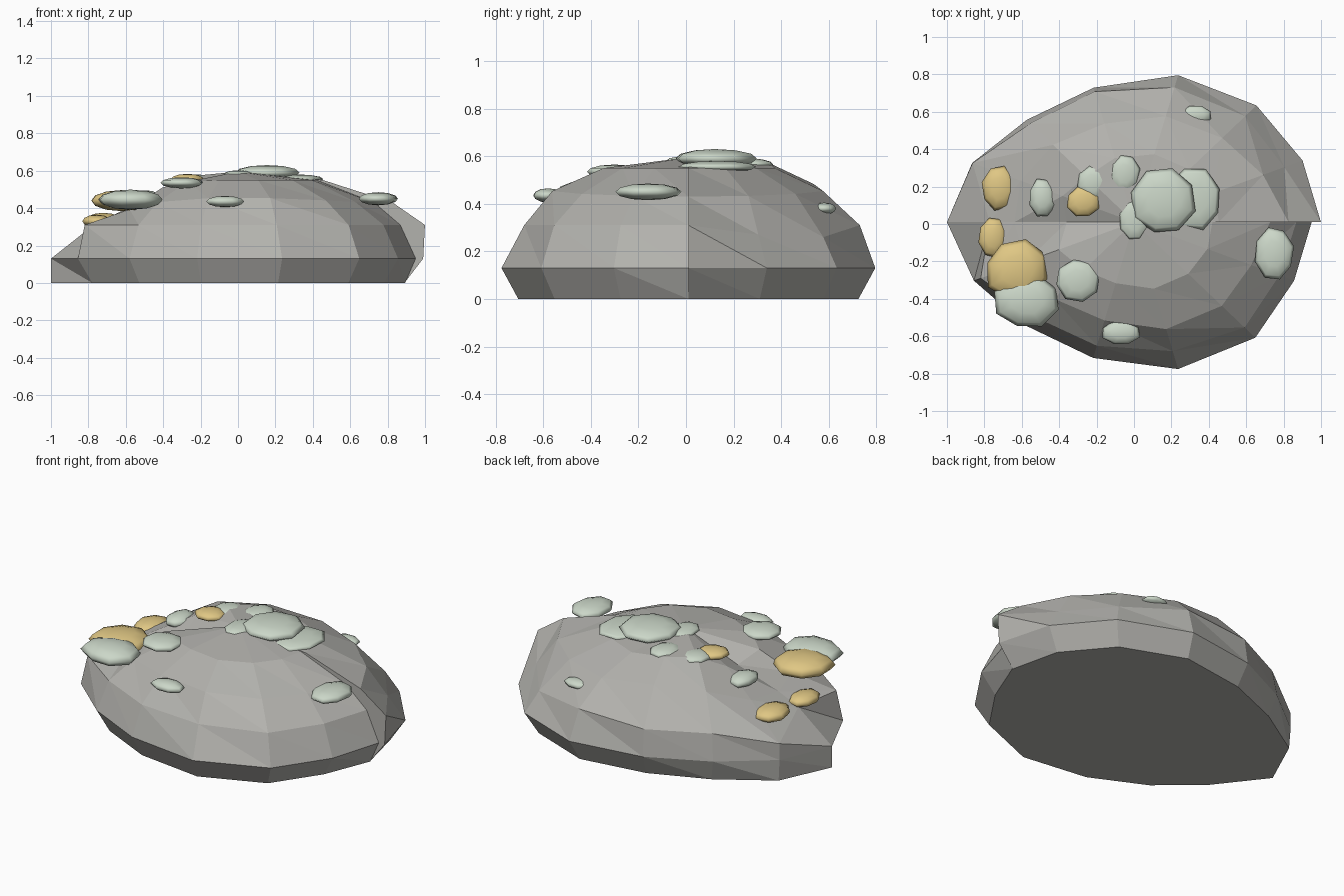
import bpy, bmesh, math, random

random.seed(4)
cube = bpy.data.objects.get("Cube")
if cube:
    bpy.data.objects.remove(cube, do_unlink=True)


def material(name, colour):
    mat = bpy.data.materials.new(name)
    mat.use_nodes = True
    mat.diffuse_color = (*colour, 1)
    mat.node_tree.nodes["Principled BSDF"].inputs["Base Color"].default_value = (*colour, 1)
    return mat


stone = material("grey stone", (0.45, 0.445, 0.42))
pale = material("pale green lichen", (0.6, 0.68, 0.58))
gold = material("golden lichen", (0.74, 0.57, 0.23))


def make_object(name, bm, mat):
    bmesh.ops.recalc_face_normals(bm, faces=bm.faces)
    mesh = bpy.data.meshes.new(name)
    bm.to_mesh(mesh)
    bm.free()
    mesh.materials.append(mat)
    obj = bpy.data.objects.new(name, mesh)
    bpy.context.collection.objects.link(obj)
    return obj


# Boulder: stacked faceted rings, with a split where first and last columns meet
SIDES = 14
outline = [1, 1, 1.05, 1.06, .97, .92, .96, 1, .95, .93, .98, 1.06, 1.04, .95, .95]
# Each ring: height, general scale, jitter, scale by column, height shift by column
rings = [
    (0.0, 0.91, 0.0, {0: .89, 5: .94, 6: .99, 7: 1.0, 14: .94}, {}),
    (0.13, 1.0, 0.0, {0: .99}, {}),
    (0.31, 0.91, 0.01, {0: 1.0, 1: .9, 2: .9, 3: .91, 4: .97, 5: .97, 6: .99,
                        7: .77, 8: .95, 11: .88, 14: .92},
     {1: -.04, 2: -.05, 4: -.02, 5: -.02, 6: -.08}),
    (0.46, 0.73, 0.01, {0: .83, 1: .76, 5: .76, 6: .7, 7: .64, 8: .68, 14: .77},
     {4: .03, 5: .04}),
    (0.55, 0.46, 0.02, {7: .37}, {4: .02, 5: .03}),
]


def ring_point(column, ring):
    height, scale, jitter, scales, shifts = ring
    angle = math.tau * column / SIDES
    reach = outline[column] * (scales.get(column, scale) + random.uniform(-jitter, jitter))
    # The upper rings dip toward the right side
    if height > 0.4:
        height -= 0.06 * max(0, -math.cos(angle)) ** 4
        if height < 0.5:
            height -= 0.03 * abs(math.cos(angle))
    height += shifts.get(column, 0)
    return (reach * math.cos(angle), 0.76 * reach * math.sin(angle) + 0.01, height)


bm = bmesh.new()
grid = [[bm.verts.new(ring_point(c, r)) for c in range(SIDES + 1)] for r in rings]
peak = bm.verts.new((0, 0.01, 0.595))
for low, high in zip(grid, grid[1:]):
    for c in range(SIDES):
        a, b, d, e = low[c], low[c + 1], high[c + 1], high[c]
        bm.faces.new((a, b, e))
        bm.faces.new((b, d, e))
    bm.faces.new((low[-1], low[0], high[0], high[-1]))
top = grid[-1]
for c in range(SIDES + 1):
    bm.faces.new((top[c], top[(c + 1) % (SIDES + 1)], peak))
bm.faces.new(grid[0])
make_object("boulder", bm, stone)


# Lichen: flattened, slightly irregular eight-sided pads
def lichen(name, mat, x, y, z, rx, ry, h):
    bm = bmesh.new()
    bmesh.ops.create_uvsphere(bm, u_segments=8, v_segments=6, radius=1)
    wobble = [random.uniform(1.0, 1.1) for _ in range(8)]
    turn = random.uniform(0.2, 0.6)
    for v in bm.verts:
        angle = math.atan2(v.co.y, v.co.x)
        reach = math.hypot(v.co.x, v.co.y) * wobble[round(angle / math.tau * 8) % 8]
        v.co = (x + rx * reach * math.cos(angle + turn),
                y + ry * reach * math.sin(angle + turn), z + v.co.z * h)
    obj = make_object(name, bm, mat)
    for face in obj.data.polygons:
        face.use_smooth = True


pale_pads = [
    (.155, .12, .59, .165, .17, .04), (.32, .13, .555, .14, .165, .025),
    (-.05, .27, .565, .078, .1, .025), (-.22, .22, .555, .085, .09, .025),
    (-.49, .14, .46, .07, .1, .035), (-.3, -.3, .535, .115, .11, .03),
    (-.07, -.58, .435, .1, .065, .03), (.75, -.16, .45, .1, .135, .035),
    (.33, .58, .38, .08, .05, .025), (-.575, -.41, .445, .165, .14, .054),
    (0, .02, .58, .075, .11, .022),
]
gold_pads = [
    (-.625, -.25, .44, .165, .16, .056), (-.72, .19, .335, .09, .115, .04),
    (-.755, -.07, .33, .075, .105, .035), (-.27, .12, .555, .088, .08, .028),
]
for i, pad in enumerate(pale_pads, 1):
    lichen(f"pale_lichen_{i}", pale, *pad)
for i, pad in enumerate(gold_pads, 1):
    lichen(f"gold_lichen_{i}", gold, *pad)
